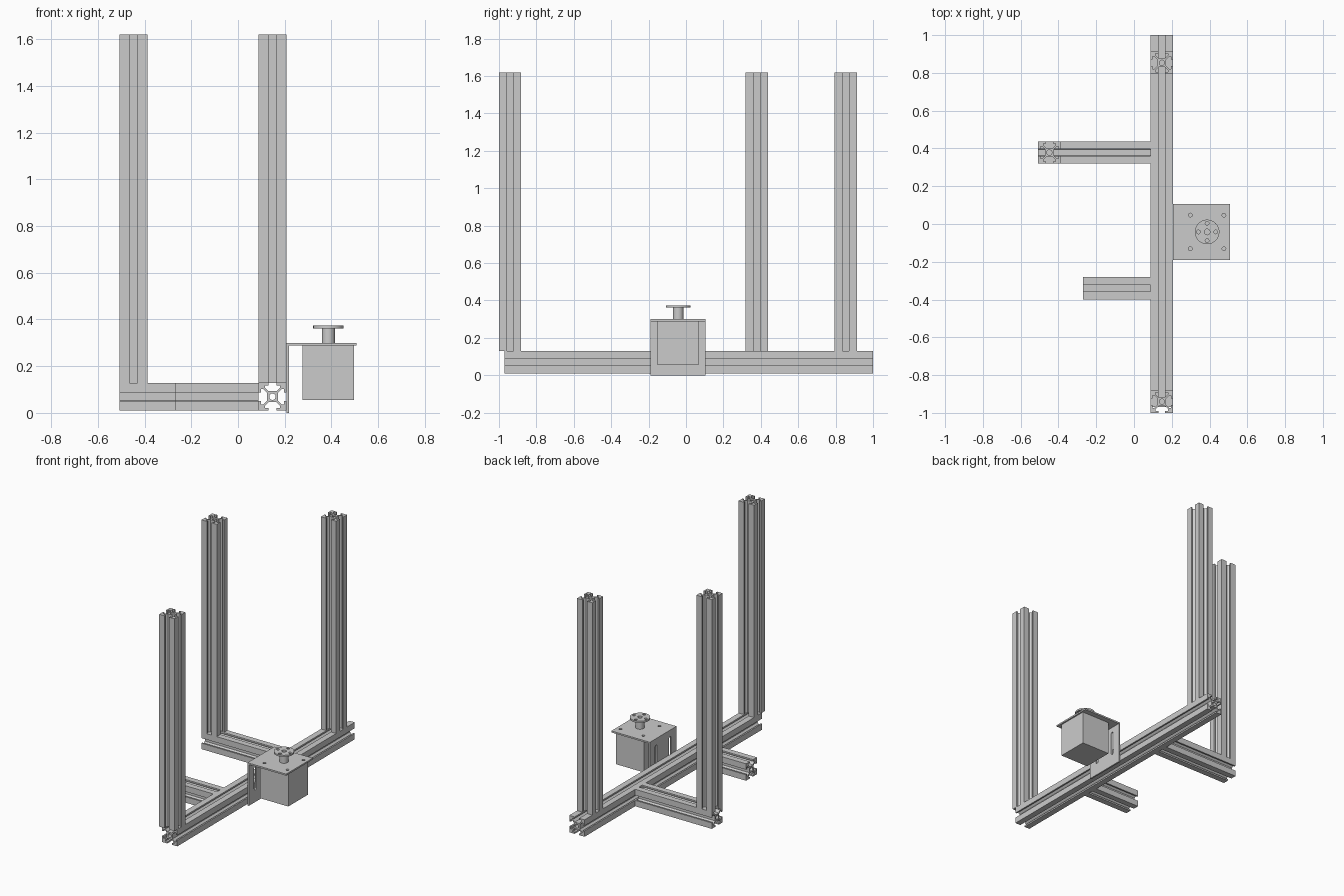
import bpy, bmesh
from math import sin, cos, pi
from mathutils import Matrix, Vector

if "Cube" in bpy.data.objects:
    bpy.data.objects.remove(bpy.data.objects["Cube"])

W = 0.119          # width of the slotted rail
U = W / 20         # profile module


def circle(cx, cy, r, n=32):
    return [(cx + r * cos(2 * pi * i / n), cy + r * sin(2 * pi * i / n)) for i in range(n)]


def rect(x0, x1, y0, y1):
    return [(x0, y0), (x1, y0), (x1, y1), (x0, y1)]


def slot(cx, y0, y1, r, n=8):
    top = [(cx + r * cos(pi * i / n), y1 - r + r * sin(pi * i / n)) for i in range(n + 1)]
    low = [(cx - r * cos(pi * i / n), y0 + r - r * sin(pi * i / n)) for i in range(n + 1)]
    return top + low


def extrude(name, loops, depth, origin, axes=("X", "Y", "Z")):
    """Extrude an outline with holes; axes map local x, y, z to world axes."""
    cu = bpy.data.curves.new(name, "CURVE")
    cu.dimensions, cu.fill_mode, cu.extrude = "2D", "BOTH", depth / 2
    for pts in loops:
        sp = cu.splines.new("POLY")
        sp.points.add(len(pts) - 1)
        for p, (x, y) in zip(sp.points, pts):
            p.co = (x, y, 0, 1)
        sp.use_cyclic_u = True
    tmp = bpy.data.objects.new(name + "_curve", cu)
    bpy.context.collection.objects.link(tmp)
    me = bpy.data.meshes.new_from_object(tmp.evaluated_get(bpy.context.evaluated_depsgraph_get()))
    bpy.data.objects.remove(tmp)
    unit = {"X": (1, 0, 0), "Y": (0, 1, 0), "Z": (0, 0, 1)}
    rot = Matrix([unit[a] for a in axes]).transposed().to_4x4()
    bm = bmesh.new()
    bm.from_mesh(me)
    bmesh.ops.translate(bm, verts=bm.verts, vec=(0, 0, depth / 2))
    bmesh.ops.remove_doubles(bm, verts=bm.verts, dist=1e-5)
    bmesh.ops.transform(bm, verts=bm.verts, matrix=Matrix.Translation(Vector(origin)) @ rot)
    bmesh.ops.recalc_face_normals(bm, faces=bm.faces)
    bm.to_mesh(me)
    bm.free()
    me.name = name
    ob = bpy.data.objects.new(name, me)
    bpy.context.collection.objects.link(ob)
    bpy.ops.object.select_all(action="DESELECT")
    ob.select_set(True)
    bpy.context.view_layer.objects.active = ob
    bpy.ops.object.shade_smooth_by_angle(angle=pi / 6)
    return ob


# T-slot cross-section: half of one side, mirrored, then turned four times
half = [(2.84, 3.9), (5.5, 6.56), (5.5, 8.2), (3, 8.2), (3, 10)]
side = [(-x, y) for x, y in reversed(half)] + half
outline = []
for k in range(4):
    # walk clockwise: top, right, bottom, left, with a corner point between
    c, s = round(cos(-k * pi / 2)), round(sin(-k * pi / 2))
    outline += [((x * c - y * s) * U, (x * s + y * c) * U) for x, y in side + [(10, 10)]]
PROFILE = [outline, circle(0, 0, 2.3 * U, 24)]

# Base rails
ZB = 0.01 + W / 2
XM = 0.207 - W / 2
YA, YB = 0.3785, -0.3405
XL = -0.507
extrude("main_beam", PROFILE, 1.97, (XM, -0.97, ZB), ("Z", "X", "Y"))
for name, x0, y in (("long_arm", XL, YA), ("short_arm", -0.27, YB)):
    extrude(name, PROFILE, XM - W / 2 - x0, (x0, y, ZB), ("Y", "Z", "X"))

# Upright posts
Z0 = 0.01 + W
for name, x, y in (("front_post", XM, -1 + W / 2), ("back_post", XM, 0.8535),
                   ("left_post", XL + W / 2, YA)):
    extrude(name, PROFILE, 1.62 - Z0, (x, y, Z0))

# Motor bracket: drilled top plate and slotted upright plate
MX, MY = 0.387, -0.042
Y0, Y1 = -0.19, 0.105
holes = [circle(MX + sx * 0.089, MY + sy * 0.089, 0.010, 20) for sx in (-1, 1) for sy in (-1, 1)]
extrude("bracket_top", [rect(0.207, 0.507, Y0, Y1)] + holes, 0.011, (0, 0, 0.289))
extrude("bracket_upright", [rect(Y0, Y1, 0, 0.289)] +
        [slot(MY + s * 0.078, 0.085, 0.255, 0.011) for s in (-1, 1)],
        0.011, (0.207, 0, 0), ("Y", "Z", "X"))

# Motor body, hub and drive flange
extrude("motor_body", [rect(MX - 0.11, MX + 0.11, MY - 0.11, MY + 0.11)], 0.234, (0, 0, 0.055))
extrude("hub", [circle(MX, MY, 0.028), circle(MX, MY, 0.015)], 0.062, (0, 0, 0.30))
bolts = [circle(MX + 0.046 * cos(k * pi / 2), MY + 0.046 * sin(k * pi / 2), 0.010, 20) for k in range(4)]
extrude("flange", [circle(MX, MY, 0.065, 48), circle(MX, MY, 0.015)] + bolts, 0.012, (0, 0, 0.362))
